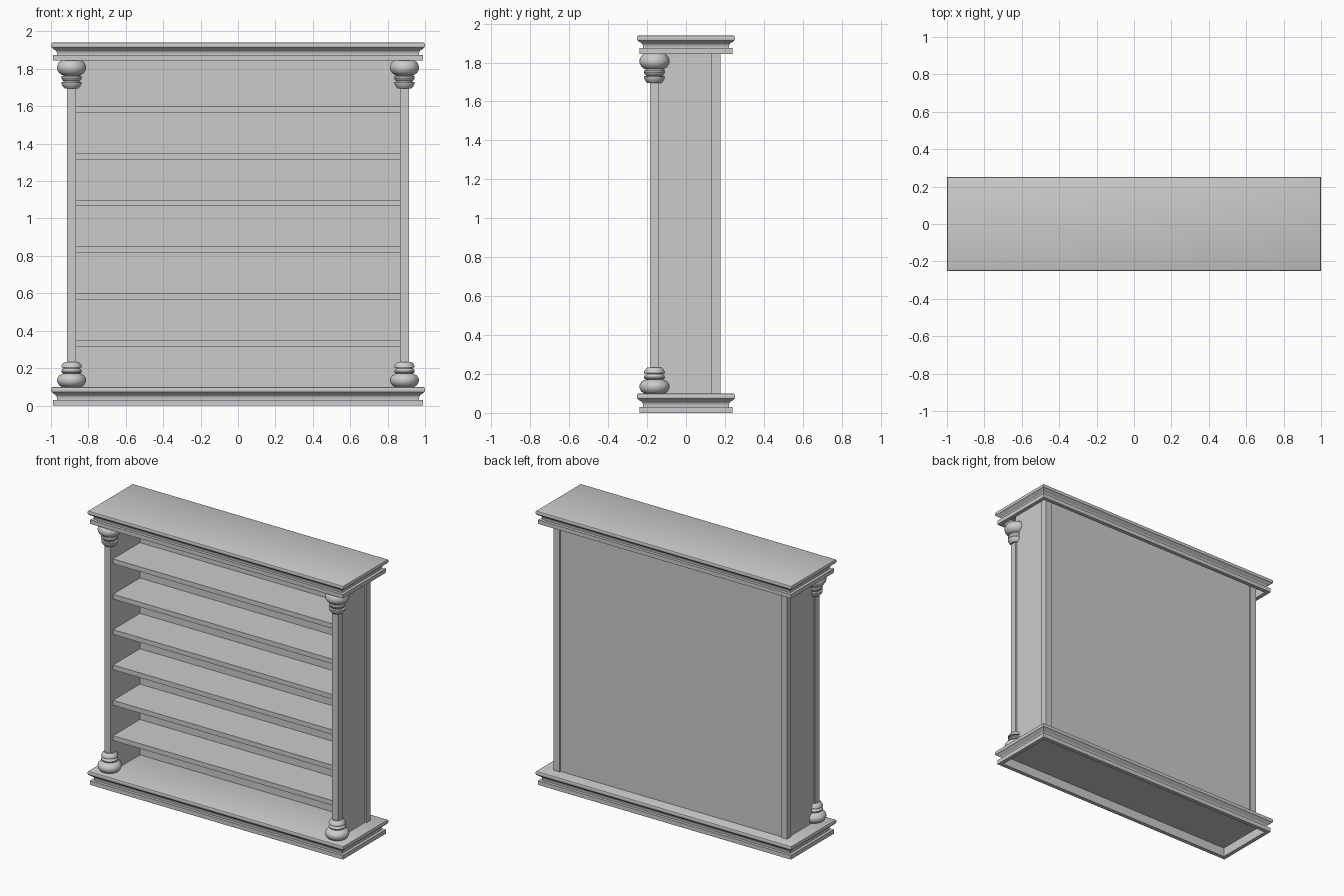
import bpy, bmesh, math

if "Cube" in bpy.data.objects:
    bpy.data.objects.remove(bpy.data.objects["Cube"])


def finish(name, bm, smooth=False):
    bmesh.ops.recalc_face_normals(bm, faces=bm.faces)
    mesh = bpy.data.meshes.new(name)
    bm.to_mesh(mesh)
    bm.free()
    obj = bpy.data.objects.new(name, mesh)
    bpy.context.collection.objects.link(obj)
    if smooth:
        bpy.ops.object.select_all(action='DESELECT')
        obj.select_set(True)
        bpy.context.view_layer.objects.active = obj
        bpy.ops.object.shade_smooth_by_angle(angle=math.radians(35))
    return obj


def box(name, x0, x1, y0, y1, z0, z1):
    bm = bmesh.new()
    bmesh.ops.create_cube(bm, size=1)
    for v in bm.verts:
        v.co.x = x0 + (v.co.x + 0.5) * (x1 - x0)
        v.co.y = y0 + (v.co.y + 0.5) * (y1 - y0)
        v.co.z = z0 + (v.co.z + 0.5) * (z1 - z0)
    return finish(name, bm)


def skin(bm, rings):
    # Bridge successive vertex rings and close both ends
    n = len(rings[0])
    for a, b in zip(rings, rings[1:]):
        for i in range(n):
            j = (i + 1) % n
            bm.faces.new((a[i], a[j], b[j], b[i]))
    bm.faces.new(rings[0])
    bm.faces.new(rings[-1])


# Moulding profile as (inset from edge, height); hollow underneath
MOULDING = [(0.04, 0.065), (0.04, 0), (0.012, 0), (0.012, 0.03), (0.032, 0.03),
            (0.032, 0.042), (0.029, 0.051), (0.022, 0.059), (0.012, 0.064), (0.008, 0.069),
            (0.002, 0.073), (0, 0.080), (0, 0.090), (0.003, 0.097), (0.009, 0.10)]


def moulding(name, z, height):
    bm = bmesh.new()
    rings = []
    for d, h in MOULDING:
        x, y = 1 - d, 0.252 - d
        rings.append([bm.verts.new((sx * x, sy * y, z + h * height / 0.10))
                      for sx, sy in ((-1, -1), (1, -1), (1, 1), (-1, 1))])
    skin(bm, rings)
    return finish(name, bm, True)


# Turned column foot profile as (radius, height); flipped for the capital
TURNING = [(0.052, 0), (0.066, 0.008), (0.075, 0.022), (0.078, 0.036), (0.075, 0.048),
           (0.066, 0.060), (0.052, 0.069), (0.044, 0.071), (0.053, 0.076), (0.055, 0.084),
           (0.050, 0.094), (0.042, 0.099), (0.042, 0.102), (0.055, 0.104), (0.053, 0.114),
           (0.046, 0.125), (0.036, 0.134)]


def turning(name, x, y, z, scale):
    bm = bmesh.new()
    n = 32
    rings = [[bm.verts.new((x + r * math.cos(2 * math.pi * i / n),
                            y + r * math.sin(2 * math.pi * i / n), z + h * scale))
              for i in range(n)] for r, h in TURNING]
    skin(bm, rings)
    return finish(name, bm, True)


# Base and cornice
moulding("base", 0, 0.10)
moulding("cornice", 1.845, 0.095)

# Columns, side panels and rear posts
for s, side in ((-1, "left"), (1, "right")):
    cx, cy = s * 0.89, -0.162
    xs = sorted((s * 0.865, s * 0.914))
    box(side + "_column_shaft", *xs, -0.186, -0.138, 0.1, 1.85)
    turning(side + "_column_foot", cx, cy, 0.10, 1.0)
    turning(side + "_column_capital", cx, cy, 1.846, -1.13)
    box(side + "_side_panel", *sorted((s * 0.865, s * 0.904)), -0.15, 0.135, 0.09, 1.9)
    box(side + "_rear_post", *xs, 0.13, 0.176, 0.09, 1.9)

# Back panel
box("back_panel", -0.87, 0.87, 0.14, 0.166, 0.09, 1.9)

# Shelves
for i in range(6):
    top = 0.35 + 0.25 * i
    box(f"shelf_{i + 1}", -0.867, 0.867, -0.16, 0.145, top - 0.034, top)
